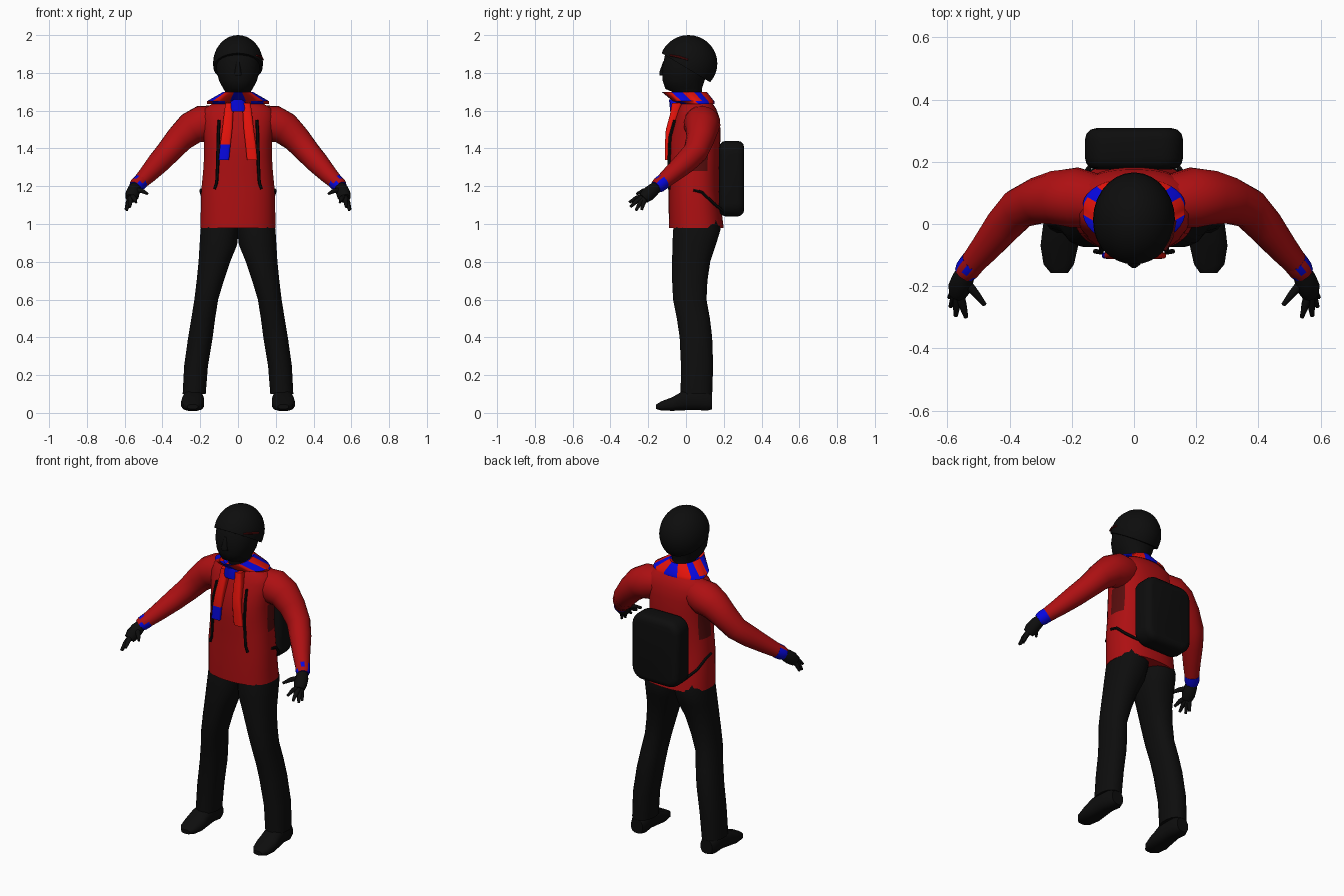
import bpy, bmesh, math
from mathutils import Vector

if "Cube" in bpy.data.objects:
    bpy.data.objects.remove(bpy.data.objects["Cube"], do_unlink=True)


def material(name, r, g, b):
    m = bpy.data.materials.new(name)
    m.use_nodes = True
    m.diffuse_color = (r, g, b, 1)
    m.node_tree.nodes["Principled BSDF"].inputs["Base Color"].default_value = (r, g, b, 1)
    return m


black = material("black", .004, .004, .004)
jacket_red = material("jacket red", .42, .005, .006)
dark_red = material("dark red", .1, .004, .004)
scarf_red = material("scarf red", 1, .008, .004)
blue = material("blue", .002, .002, .75)


def finish(name, bm, mats, rule=None, angle=50):
    """Turn a bmesh into a smooth shaded object; rule picks the material slot."""
    bmesh.ops.recalc_face_normals(bm, faces=bm.faces)
    bm.normal_update()
    if rule:
        for f in bm.faces:
            f.material_index = rule(f.calc_center_median(), f.normal)
    mesh = bpy.data.meshes.new(name)
    bm.to_mesh(mesh)
    bm.free()
    for m in mats:
        mesh.materials.append(m)
    ob = bpy.data.objects.new(name, mesh)
    bpy.context.collection.objects.link(ob)
    bpy.ops.object.select_all(action='DESELECT')
    ob.select_set(True)
    bpy.context.view_layer.objects.active = ob
    bpy.ops.object.shade_smooth_by_angle(angle=math.radians(angle))
    return ob


def skin(bm, loops, caps=True):
    rows = [[bm.verts.new(p) for p in loop] for loop in loops]
    n = len(rows[0])
    for a, b in zip(rows, rows[1:]):
        for i in range(n):
            j = (i + 1) % n
            bm.faces.new((a[i], a[j], b[j], b[i]))
    if caps:
        bm.faces.new(rows[0])
        bm.faces.new(rows[-1])


def loft(name, rings, mats, side=1, axis='z', n=16, power=2, rule=None, caps=True):
    """Rings are (position, x centre, x radius, low edge, high edge)."""
    def squash(v):
        return math.copysign(abs(v) ** (2 / power), v)
    loops = []
    for t, c, r, lo, hi in rings:
        loop = []
        for i in range(n):
            a = math.tau * (i + .5) / n
            x = side * (c + r * squash(math.cos(a)))
            w = (lo + hi) / 2 + (hi - lo) / 2 * squash(math.sin(a))
            loop.append((x, w, t) if axis == 'z' else (x, t, w))
        loops.append(loop)
    bm = bmesh.new()
    skin(bm, loops, caps)
    return finish(name, bm, mats, rule)


def tube(name, path, mats, side=1, n=10, rule=None):
    """Round limb along a path of (x, y, z, radius)."""
    pts = [Vector((side * x, y, z)) for x, y, z, r in path]
    loops = []
    for i, p in enumerate(pts):
        d = (pts[min(i + 1, len(pts) - 1)] - pts[max(i - 1, 0)]).normalized()
        u = d.cross(Vector((0, 1, .3))).normalized()
        v = d.cross(u)
        loops.append([p + path[i][3] * (u * math.cos(math.tau * k / n) + v * math.sin(math.tau * k / n))
                      for k in range(n)])
    bm = bmesh.new()
    skin(bm, loops)
    return finish(name, bm, mats, rule)


# Jacket body, with dark underarm patches
def underarm(c, nrm):
    return int(abs(nrm.x) > .6 and 1.27 < c.z < 1.45 and .01 < c.y < .12)


loft("jacket", [
    (.98, 0, .2, -.09, .2), (1.06, 0, .198, -.092, .19), (1.18, 0, .195, -.092, .175),
    (1.28, 0, .185, -.092, .175), (1.36, 0, .18, -.095, .18), (1.44, 0, .18, -.092, .182),
    (1.51, 0, .19, -.075, .182), (1.57, 0, .195, -.055, .175), (1.61, 0, .18, -.04, .16),
    (1.64, 0, .13, -.025, .14), (1.67, 0, .07, -.01, .11)],
    [jacket_red, dark_red], n=32, power=2.4, rule=underarm)

# Head, nose and neck
loft("head", [
    (1.6, 0, .06, -.03, .09), (1.69, 0, .062, -.05, .085), (1.715, 0, .078, -.11, .085),
    (1.76, 0, .102, -.125, .1), (1.82, 0, .116, -.128, .12), (1.9, 0, .116, -.112, .13),
    (1.95, 0, .09, -.08, .11)], [black], n=20, power=2.2)
loft("nose", [(1.785, 0, .022, -.14, -.11), (1.805, 0, .018, -.142, -.11),
              (1.86, 0, .01, -.122, -.1)], [black], n=8)

# Helmet: ellipsoid cut by a slanted rim plane
bm = bmesh.new()
bmesh.ops.create_uvsphere(bm, u_segments=28, v_segments=18, radius=1)
for v in bm.verts:
    v.co = Vector((v.co.x * .132, .013 + v.co.y * .153, 1.85 + v.co.z * .15))
bmesh.ops.bisect_plane(bm, geom=bm.verts[:] + bm.edges[:] + bm.faces[:], clear_inner=True,
                       plane_co=(0, -.13, 1.905), plane_no=(0, .6, 1))
bmesh.ops.holes_fill(bm, edges=[e for e in bm.edges if e.is_boundary])
finish("helmet", bm, [black], angle=40)
tube("goggle_trim", [(.1, -.085, 1.893, .005), (.122, -.04, 1.885, .006), (.132, .01, 1.87, .005)],
     [dark_red], n=6)


# Striped scarf collar
def stripe(c, nrm):
    turn = math.atan2(c.x / .12, -(c.y - .03) / .1) / math.tau * 12
    return round(turn) % 2


loft("scarf_collar", [(1.66, 0, .075, -.04, .1), (1.635, 0, .165, -.03, .15),
                      (1.65, 0, .165, -.07, .15), (1.7, 0, .078, -.13, .11),
                      (1.69, 0, .06, -.1, .09)],
     [blue, scarf_red], n=36, rule=stripe, caps=False)
loft("scarf_knot", [(1.595, 0, .05, -.085, -.03), (1.61, 0, .065, -.085, -.02),
                    (1.66, 0, .03, -.09, -.02)], [blue], n=10)
for side, label in ((1, "left"), (-1, "right")):
    loft(label + "_scarf_tail", [
        (1.64, .045, .022, -.075, -.02), (1.58, .05, .025, -.085, -.04),
        (1.5, .057, .027, -.107, -.07), (1.42, .067, .028, -.112, -.09),
        (1.34, .075, .028, -.112, -.09)], [scarf_red, blue], side, n=12, power=4,
        rule=lambda c, nrm: int(c.x < 0 and c.z < 1.41))

    # Trousers and shoes
    loft(label + "_trouser_leg", [
        (1.02, .09, .1, -.06, .175), (.97, .097, .103, -.07, .185), (.89, .104, .101, -.074, .16),
        (.8, .125, .085, -.075, .13), (.7, .147, .073, -.075, .115), (.6, .168, .064, -.07, .11),
        (.5, .184, .064, -.05, .128), (.4, .199, .066, -.035, .14), (.25, .222, .064, -.028, .145),
        (.1, .232, .062, -.03, .14)], [black], side, power=2.3)
    loft(label + "_shoe", [
        (-.158, .24, .028, .02, .045), (-.13, .242, .05, .012, .062), (-.07, .24, .062, .01, .085),
        (-.02, .238, .058, .012, .115), (.05, .235, .05, .015, .13), (.11, .233, .05, .01, .12),
        (.138, .232, .038, .018, .1)], [black], side, axis='y', n=12, power=2.8)

    # Sleeve and striped cuff
    tube(label + "_sleeve", [
        (.12, .075, 1.545, .085), (.19, .085, 1.53, .098), (.25, .085, 1.505, .088),
        (.31, .075, 1.45, .075), (.37, .05, 1.38, .066), (.42, -.005, 1.325, .06),
        (.48, -.08, 1.26, .048), (.54, -.15, 1.2, .036)], [jacket_red], side, n=16)
    tube(label + "_cuff", [(.517, -.122, 1.223, .042), (.535, -.145, 1.206, .041),
                           (.546, -.16, 1.195, .034)], [blue, jacket_red], side, n=12,
         rule=lambda c, nrm: int(nrm.z > .3 and nrm.y < .1 and nrm.z < .8))

    # Gloved hand with five fingers
    tube(label + "_palm", [(.535, -.145, 1.205, .028), (.55, -.175, 1.18, .036),
                           (.56, -.205, 1.155, .038), (.567, -.225, 1.135, .03)], [black], side)
    knuckle = Vector((.565, -.21, 1.15))
    tips = {"thumb": (.48, -.26, 1.16), "index": (.54, -.3, 1.115), "middle": (.573, -.295, 1.09),
            "ring": (.59, -.265, 1.072), "little": (.594, -.235, 1.075)}
    for finger, tip in tips.items():
        tip = Vector(tip)
        root = Vector((.545, -.18, 1.178)) if finger == "thumb" else knuckle.lerp(tip, .1)
        mid = root.lerp(tip, .55) + Vector((0, 0, .008))
        tube(label + "_" + finger + "_finger",
             [(*root, .016), (*mid, .013), (*tip, .007)], [black], side, n=8)

    # Backpack straps on chest and flank
    tube(label + "_chest_strap", [
        (.1, -.06, 1.55, .008), (.105, -.085, 1.46, .009), (.107, -.09, 1.33, .009),
        (.113, -.089, 1.22, .008), (.125, -.088, 1.185, .008)], [black], side, n=6)
    tube(label + "_waist_strap", [
        (.196, .04, 1.18, .008), (.195, .085, 1.168, .008), (.175, .14, 1.115, .008),
        (.13, .2, 1.065, .008)], [black], side, n=6)

# Backpack: rounded block
bm = bmesh.new()
bmesh.ops.create_cube(bm, size=1)
for v in bm.verts:
    v.co = Vector((v.co.x * .315, .242 + v.co.y * .132, 1.24 + v.co.z * .4))
bmesh.ops.bevel(bm, geom=[e for e in bm.edges if abs(e.verts[0].co.y - e.verts[1].co.y) > .1],
                offset=.07, segments=5, profile=.5, affect='EDGES')
rims = [e for e in bm.edges if abs(e.verts[0].co.y - e.verts[1].co.y) < .01]
bmesh.ops.bevel(bm, geom=rims, offset=.035, segments=3, profile=.5, affect='EDGES')
finish("backpack", bm, [black])
